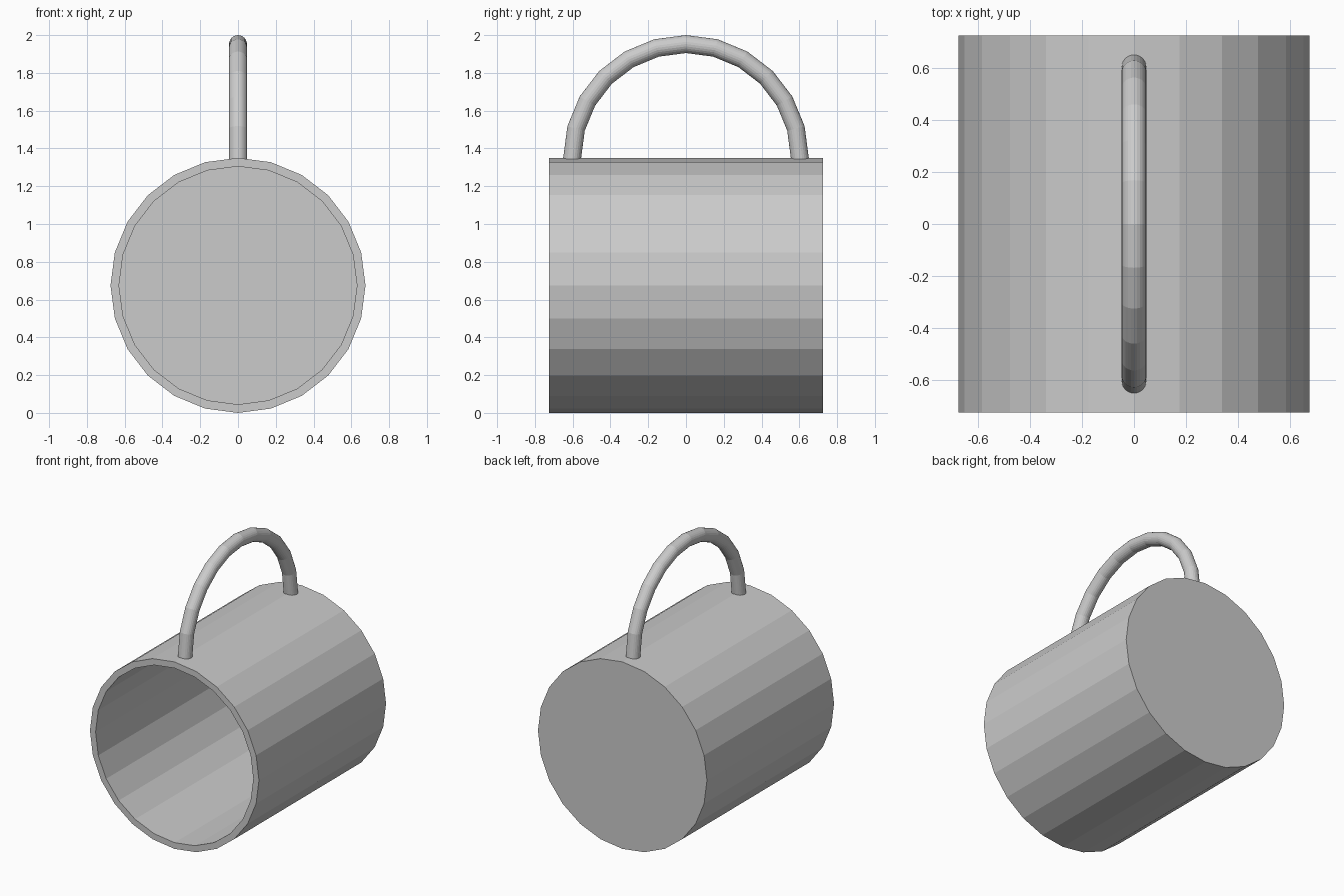
import bpy, bmesh
from math import cos, sin, pi

if "Cube" in bpy.data.objects:
    bpy.data.objects.remove(bpy.data.objects["Cube"])

R_OUT, R_IN = 0.675, 0.63
HALF_LEN, FLOOR = 0.725, 0.045
CUP_Z = 0.675
ARC_R, TUBE_R, ARC_Z = 0.6025, 0.0475, 1.35


def loft(name, rings):
    """Skin a list of equal-sized point rings and cap both ends."""
    bm = bmesh.new()
    loops = [[bm.verts.new(p) for p in ring] for ring in rings]
    n = len(loops[0])
    for a, b in zip(loops, loops[1:]):
        for i in range(n):
            j = (i + 1) % n
            bm.faces.new((a[i], a[j], b[j], b[i]))
    bm.faces.new(loops[0][::-1])
    bm.faces.new(loops[-1])
    bmesh.ops.recalc_face_normals(bm, faces=bm.faces)
    mesh = bpy.data.meshes.new(name)
    bm.to_mesh(mesh)
    bm.free()
    obj = bpy.data.objects.new(name, mesh)
    bpy.context.collection.objects.link(obj)
    return obj


def cup_ring(radius, y, sides=24):
    return [(radius * sin(2 * pi * i / sides), y,
             CUP_Z + radius * cos(2 * pi * i / sides)) for i in range(sides)]


def handle_ring(angle, drop=0.0, sides=24):
    ring = []
    for i in range(sides):
        t = 2 * pi * i / sides
        r = ARC_R + TUBE_R * cos(t)
        ring.append((TUBE_R * sin(t), r * cos(angle),
                     ARC_Z + r * sin(angle) - drop))
    return ring


# Hollow cup lying on its side: closed back, thick rim, open front
profile = [(R_OUT, HALF_LEN), (R_OUT, -HALF_LEN),
           (R_IN, -HALF_LEN), (R_IN, HALF_LEN - FLOOR)]
loft("cup_body", [cup_ring(r, y) for r, y in profile])

# Half-ring handle, its feet sunk slightly into the cup wall
arc = [handle_ring(pi * k / 12) for k in range(13)]
loft("handle", [handle_ring(0, 0.012)] + arc + [handle_ring(pi, 0.012)])
